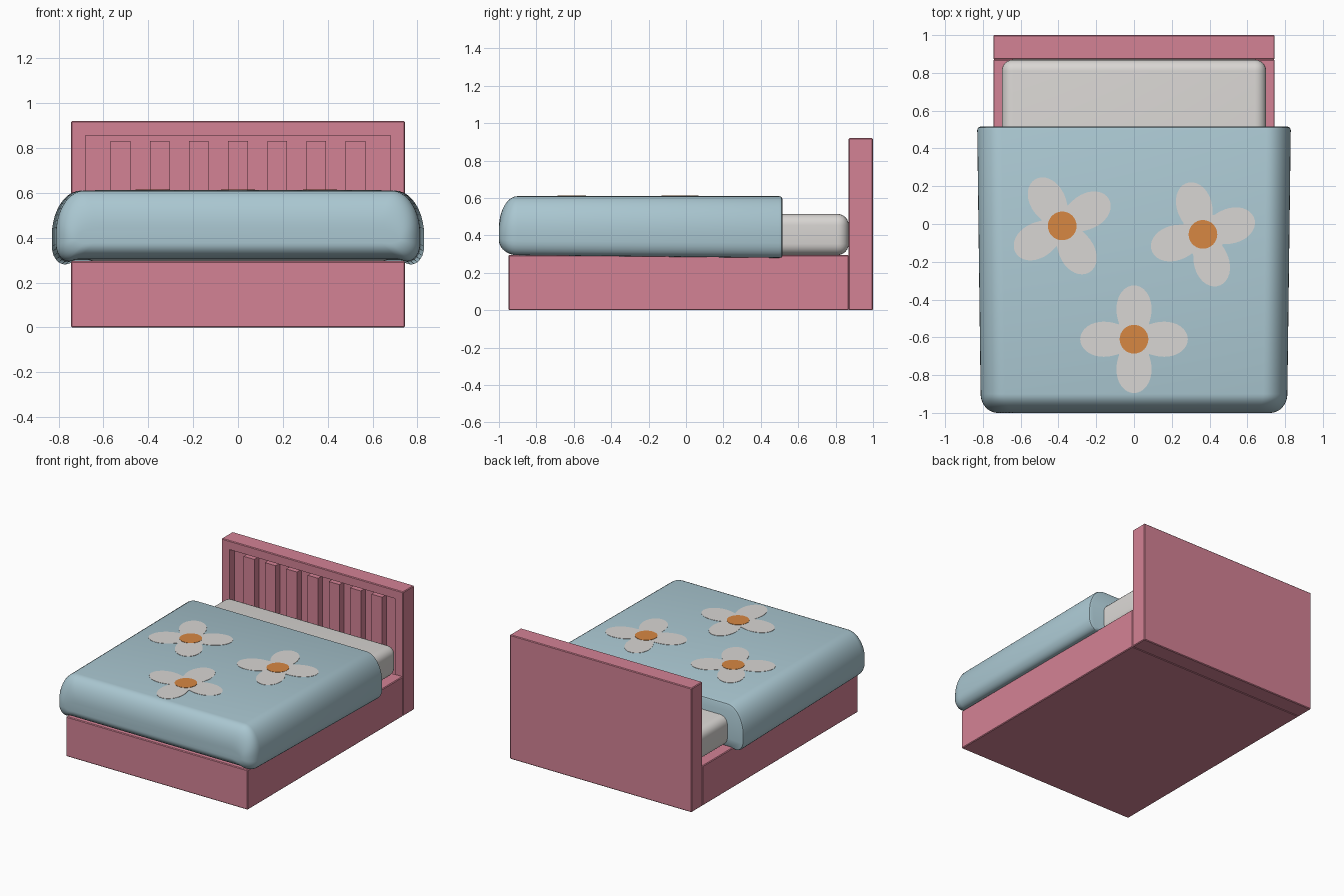
import bpy, bmesh, math
from math import sin, cos, pi, radians

if "Cube" in bpy.data.objects:
    bpy.data.objects.remove(bpy.data.objects["Cube"])


def material(name, r, g, b):
    m = bpy.data.materials.new(name)
    m.diffuse_color = [(c / 255 / 12.92 if c < 11 else ((c / 255 + 0.055) / 1.055) ** 2.4)
                       for c in (r, g, b)] + [1]
    m.use_nodes = True
    m.node_tree.nodes["Principled BSDF"].inputs["Base Color"].default_value = m.diffuse_color
    return m


PINK = material("pink_wood", 212, 130, 149)
BLUE = material("blue_blanket", 170, 199, 209)
WHITE = material("off_white", 217, 214, 211)
ORANGE = material("orange", 215, 135, 66)


def finish(bm, name, mat, smooth=False):
    bmesh.ops.recalc_face_normals(bm, faces=bm.faces[:])
    me = bpy.data.meshes.new(name)
    bm.to_mesh(me)
    bm.free()
    ob = bpy.data.objects.new(name, me)
    bpy.context.collection.objects.link(ob)
    me.materials.append(mat)
    if smooth:
        bpy.ops.object.select_all(action='DESELECT')
        ob.select_set(True)
        bpy.context.view_layer.objects.active = ob
        bpy.ops.object.shade_smooth_by_angle(angle=radians(40))
    return ob


def box(x0, x1, y0, y1, z0, z1, bevel=0, segments=1):
    bm = bmesh.new()
    bmesh.ops.create_cube(bm, size=1)
    for v in bm.verts:
        v.co = (x0 + (v.co.x + .5) * (x1 - x0),
                y0 + (v.co.y + .5) * (y1 - y0),
                z0 + (v.co.z + .5) * (z1 - z0))
    if bevel:
        bmesh.ops.bevel(bm, geom=bm.edges[:], offset=bevel, segments=segments,
                        profile=0.5, affect='EDGES')
    return bm


# Base
finish(box(-.745, .745, -.95, .87, 0, .295, .005), "bed_base", PINK)

# Headboard with a recessed front panel
bm = box(-.745, .745, .87, 1, 0, .92, .005)
bm.normal_update()
front = max(bm.faces, key=lambda f: -f.normal.y * f.calc_area())
bmesh.ops.inset_region(bm, faces=[front], thickness=.085)
recess = bmesh.ops.extrude_face_region(bm, geom=[front])
for v in [g for g in recess["geom"] if isinstance(g, bmesh.types.BMVert)]:
    v.co.y += .06
if front.is_valid:
    bm.faces.remove(front)
finish(bm, "headboard", PINK)

# Slats: alternate with equal gaps across the recess
pitch = 1.31 / 15
for i in range(7):
    x = -.655 + pitch * (2 * i + 1)
    finish(box(x, x + pitch, .877, .935, .085, .832), "headboard_slat", PINK)

# Mattress
finish(box(-.70, .70, -.9, .87, .295, .515, .06, 6), "mattress", WHITE, True)

# Blanket: a draped cross-section lofted from head to foot
half = [(.70 + .13 * sin(a), .41 + .20 * cos(a)) for a in [pi / 2 * i / 10 for i in range(11)]]
half += [(.77 + .06 * cos(a), .36 - .08 * sin(a)) for a in [pi / 2 * i / 6 for i in range(7)]]
half += [(.735, .29)]
loop = half + [(-x, z) for x, z in reversed(half)]

# stations: y, half width, bottom, top
stations = [(.515, .815, .29, .597), (.510, .826, .283, .606), (.498, .83, .28, .61)]
for i in range(11):
    a = pi / 2 * i / 10
    k = 1 - cos(a)
    stations.append((-.90 - .10 * sin(a), .812 - .09 * k, .294 + .08 * k, .61 - .17 * k))
bm = bmesh.new()
rings = [[bm.verts.new((x * w / .83, y, lo + (z - .28) / .33 * (hi - lo))) for x, z in loop]
         for y, w, lo, hi in stations]
n = len(loop)
for r, s in zip(rings, rings[1:]):
    for i in range(n):
        bm.faces.new((r[i], r[(i + 1) % n], s[(i + 1) % n], s[i]))
bm.faces.new(rings[0])
bm.faces.new(rings[-1])
finish(bm, "blanket", BLUE, True)


# Flowers: thin plates on the blanket
def plate(name, cx, cy, z, radius, mat, steps=96):
    bm = bmesh.new()
    top = []
    for i in range(steps):
        t = 2 * pi * i / steps
        r = radius(t)
        top.append(bm.verts.new((cx + r * cos(t), cy + r * sin(t), z)))
    low = [bm.verts.new((v.co.x, v.co.y, .609)) for v in top]
    mid = bm.verts.new((cx, cy, z))
    for i in range(steps):
        j = (i + 1) % steps
        bm.faces.new((mid, top[i], top[j]))
        bm.faces.new((top[i], low[i], low[j], top[j]))
    finish(bm, name, mat)


for cx, cy, turn in [(-.38, -.01, 30), (.365, -.055, 17), (0, -.61, 0)]:
    plate("flower_petals", cx, cy, .612,
          lambda t: .11 + .175 * max(0, (1 + cos(4 * (t - radians(turn)))) / 2) ** .6, WHITE)
    plate("flower_centre", cx, cy, .614, lambda t: .076, ORANGE, 32)
